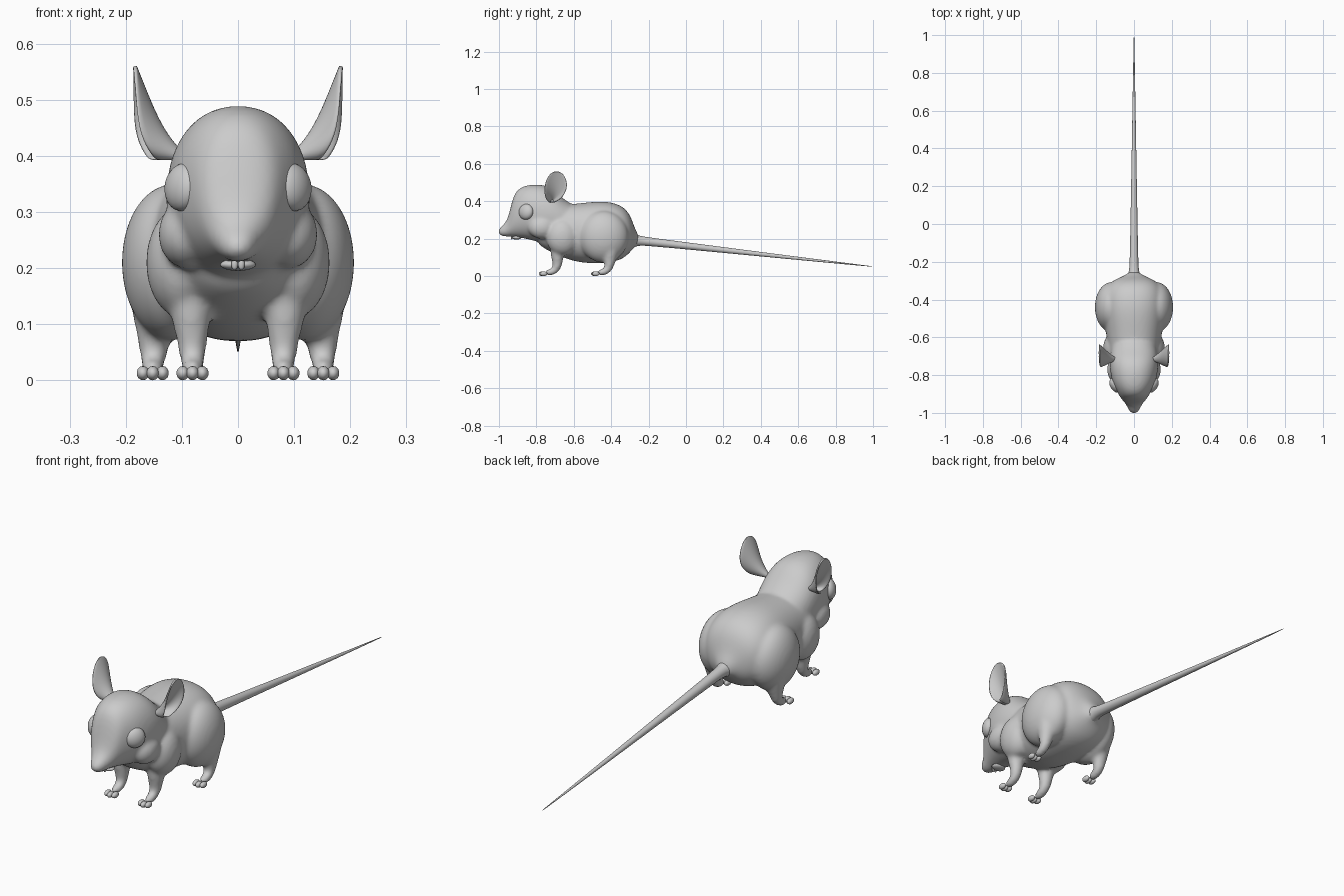
import bpy, bmesh, math
from mathutils import Vector, Matrix

if "Cube" in bpy.data.objects:
    bpy.data.objects.remove(bpy.data.objects["Cube"])


def new_object(name, bm):
    bmesh.ops.recalc_face_normals(bm, faces=bm.faces[:])
    for f in bm.faces:
        f.smooth = True
    me = bpy.data.meshes.new(name)
    bm.to_mesh(me)
    bm.free()
    ob = bpy.data.objects.new(name, me)
    bpy.context.collection.objects.link(ob)
    return ob


def skin(bm, rings):
    """Bridge closed rings of points and cap both ends."""
    loops = [[bm.verts.new(p) for p in r] for r in rings]
    n = len(loops[0])
    for a, b in zip(loops, loops[1:]):
        for i in range(n):
            bm.faces.new((a[i], a[(i + 1) % n], b[(i + 1) % n], b[i]))
    bm.faces.new(loops[0][::-1])
    bm.faces.new(loops[-1])


def loft_y(bm, sections, n=20, power=2.2):
    """Sections across y: (y, bottom z, top z, half width)."""
    rings = []
    for y, zb, zt, hw in sections:
        ring = []
        for i in range(n):
            a = 2 * math.pi * i / n
            c, s = math.cos(a), math.sin(a)
            px = math.copysign(abs(c) ** (2 / power), c)
            pz = math.copysign(abs(s) ** (2 / power), s)
            ring.append((hw * px, y, (zb + zt) / 2 + (zt - zb) / 2 * pz))
        rings.append(ring)
    skin(bm, rings)


def tube(bm, pts, side=1, n=14):
    """Round tapered tube through (x, y, z, radius)."""
    cs = [Vector((p[0] * side, p[1], p[2])) for p in pts]
    rings = []
    for i, c in enumerate(cs):
        t = (cs[min(i + 1, len(cs) - 1)] - cs[max(i - 1, 0)]).normalized()
        u = Vector((1, 0, 0))
        u = (u - t * u.dot(t)).normalized()
        v = t.cross(u)
        rings.append([c + pts[i][3] * (u * math.cos(2 * math.pi * k / n) + v * math.sin(2 * math.pi * k / n))
                      for k in range(n)])
    skin(bm, rings)


def ball(bm, loc, rad, rot=None, seg=24):
    m = Matrix.Translation(loc) @ (rot or Matrix()) @ Matrix.Diagonal((*rad, 1))
    bmesh.ops.create_uvsphere(bm, u_segments=seg, v_segments=seg // 2, radius=1, matrix=m)


def subdivide(ob, levels):
    m = ob.modifiers.new("subdivision", 'SUBSURF')
    m.levels = m.render_levels = levels


# Body: head, torso, haunches and legs fused into one skin
bm = bmesh.new()
loft_y(bm, [(-1.003, .226, .248, .016), (-.988, .213, .265, .028), (-.955, .21, .295, .042),
            (-.938, .211, .37, .058), (-.918, .208, .445, .074), (-.885, .203, .476, .092),
            (-.84, .195, .491, .116), (-.77, .175, .493, .13), (-.71, .17, .472, .13),
            (-.65, .17, .405, .122), (-.58, .18, .375, .10)])
loft_y(bm, [(-.80, .18, .30, .06), (-.765, .15, .34, .10), (-.70, .115, .38, .135),
            (-.62, .083, .386, .142), (-.55, .068, .393, .155), (-.47, .066, .402, .166),
            (-.40, .07, .398, .168), (-.335, .09, .375, .15), (-.295, .13, .325, .11),
            (-.275, .158, .255, .05), (-.25, .165, .215, .025)])
FRONT_LEG = [(.085, -.67, .20, .056), (.085, -.69, .13, .040), (.082, -.687, .08, .030),
             (.081, -.69, .043, .024), (.081, -.712, .022, .021), (.081, -.755, .016, .017)]
REAR_LEG = [(.135, -.41, .20, .07), (.142, -.405, .12, .050), (.150, -.41, .075, .031),
            (.151, -.412, .043, .024), (.152, -.432, .022, .021), (.152, -.475, .016, .017)]
for s in (-1, 1):
    ball(bm, (s * .119, -.44, .21), (.09, .135, .14))      # haunch
    ball(bm, (s * .10, -.66, .21), (.065, .09, .10))       # shoulder
    ball(bm, (s * .09, -.77, .26), (.053, .075, .062))     # cheek
    tube(bm, FRONT_LEG, s)
    tube(bm, REAR_LEG, s)
body = new_object("body", bm)
subdivide(body, 2)
r = body.modifiers.new("fuse", 'REMESH')
r.mode = 'VOXEL'
r.voxel_size = .008
r.use_smooth_shade = True
sm = body.modifiers.new("soften", 'SMOOTH')
sm.factor = .5
sm.iterations = 10

# Tail
bm = bmesh.new()
tube(bm, [(0, -.30, .19, .045), (0, -.27, .19, .034), (0, -.245, .189, .026), (0, -.2, .184, .023),
          (0, .1, .151, .0175), (0, .55, .1, .0095), (0, .98, .053, .002), (0, 1.0, .051, .001)])
subdivide(new_object("tail", bm), 1)

# Toes
bm = bmesh.new()
for s in (-1, 1):
    for x, y in ((.081, -.763), (.152, -.484)):
        for k in (-1, 0, 1):
            ball(bm, (s * (x + k * .0175), y - .006 * (k == 0) + .002, .0127), (.0115, .02, .0127), seg=14)
new_object("toes", bm)

# Eyes
for s, name in ((-1, "left_eye"), (1, "right_eye")):
    bm = bmesh.new()
    out = Vector((s * .8, -.55, .12)).to_track_quat('Z', 'Y').to_matrix().to_4x4()
    ball(bm, (s * .098, -.855, .344), (.043, .043, .027), out)
    new_object(name, bm)

# Ears: cupped leaves opening outward
for s, name in ((-1, "left_ear"), (1, "right_ear")):
    bm = bmesh.new()
    rows, cols, grid = 12, 8, []
    for i in range(rows + 1):
        a = math.pi * i / rows
        t = (1 - math.cos(a)) / 2
        w = .06 * max(math.sin(a), .03)
        row = []
        for j in range(cols + 1):
            q = 2 * j / cols - 1
            x = .184 - .068 * (1 - t) * (1 - q * q) - .03 * (1 - t) ** 5 + .006 * q * (1 - t)
            y = -.695 - .022 * (1 - t) ** 3 + w * q + .003 * t
            row.append(bm.verts.new((s * x, y, .394 + .166 * t)))
        grid.append(row)
    for i in range(rows):
        for j in range(cols):
            bm.faces.new((grid[i][j], grid[i][j + 1], grid[i + 1][j + 1], grid[i + 1][j]))
    ear = new_object(name, bm)
    th = ear.modifiers.new("thickness", 'SOLIDIFY')
    th.thickness = .007
    th.offset = 0
    subdivide(ear, 1)

# Lower lip and front teeth
bm = bmesh.new()
ball(bm, (0, -.905, .206), (.032, .024, .011))
new_object("lower_lip", bm)
bm = bmesh.new()
for s in (-1, 1):
    ball(bm, (s * .006, -.932, .207), (.006, .005, .011), seg=12)
new_object("teeth", bm)
